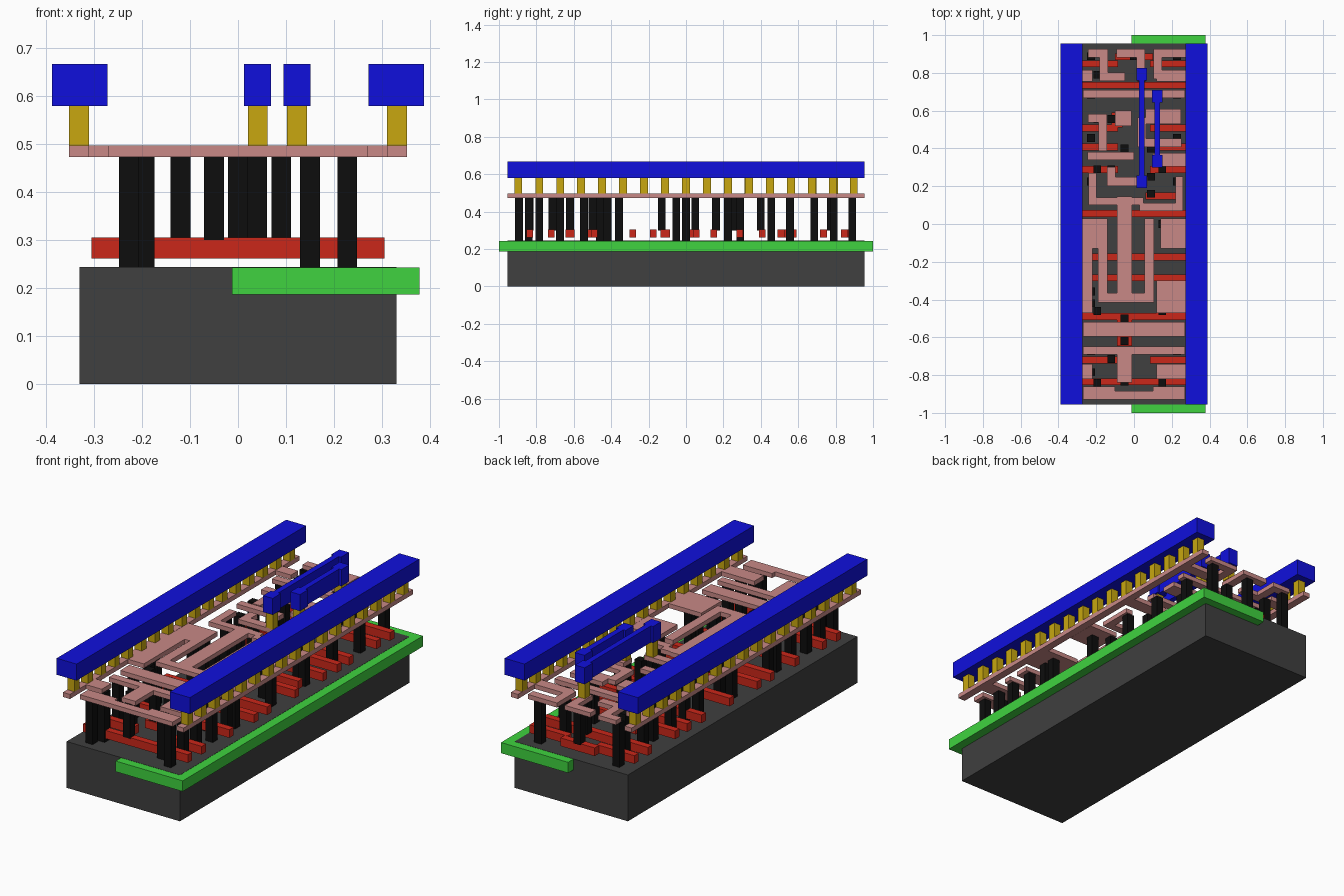
import bpy, bmesh

if "Cube" in bpy.data.objects:
    bpy.data.objects.remove(bpy.data.objects["Cube"])

def material(name, rgb):
    m = bpy.data.materials.new(name)
    m.diffuse_color = (*rgb, 1)
    m.use_nodes = True
    m.node_tree.nodes["Principled BSDF"].inputs["Base Color"].default_value = m.diffuse_color
    return m

def boxes(name, rects, z0, z1, mat):
    """One object made of boxes; each rect is (x0, x1, y0, y1)."""
    bm = bmesh.new()
    for x0, x1, y0, y1 in rects:
        for v in bmesh.ops.create_cube(bm, size=1)['verts']:
            v.co.x = x0 if v.co.x < 0 else x1
            v.co.y = y0 if v.co.y < 0 else y1
            v.co.z = z0 if v.co.z < 0 else z1
    me = bpy.data.meshes.new(name)
    bm.to_mesh(me)
    bm.free()
    me.materials.append(mat)
    bpy.context.collection.objects.link(bpy.data.objects.new(name, me))

def bar(x, y, w, d):
    return (x - w / 2, x + w / 2, y - d / 2, y + d / 2)

def track(w, *pts):
    """Right-angled path of width w through the points."""
    h = w / 2
    return [(min(a[0], b[0]) - h, max(a[0], b[0]) + h,
             min(a[1], b[1]) - h, max(a[1], b[1]) + h) for a, b in zip(pts, pts[1:])]

def pair(x, y, w, d):
    return [bar(s * x, y, w, d) for s in (-1, 1)]

dark = material("dark_grey", (0.05, 0.05, 0.05))
green = material("green", (0.05, 0.65, 0.05))
red = material("red", (0.6, 0.02, 0.01))
black = material("black", (0.004, 0.004, 0.004))
pink = material("pink", (0.58, 0.25, 0.24))
gold = material("gold", (0.58, 0.39, 0.005))
blue = material("blue", (0.005, 0.005, 0.72))
SQ = .041          # side of every post and plug
LEN = 1.91         # length of the base and rails

# Base block and the well set into it
boxes("substrate", [bar(0, 0, .66, LEN)], 0, .244, dark)
boxes("well", [(-.013, .378, -1, 1)], .187, .243, green)

# Gate strips: full-length ones, split ones and centre pads
gates = [bar(0, y, .61, .036) for y in (-.835, -.49, -.285, -.175, .055, .735)]
for y in (-.72, .288, .408, .508, .848):
    gates += pair(.195, y, .22, .036)
gates += [bar(-.05, y, .08, .05) for y in (-.62, -.51, -.11, .04)]
gates += [bar(-.09, .55, .06, .08), bar(.16, .148, .2, .036), bar(0, .885, .2, .036)]
boxes("gate_strips", gates, .262, .305, red)

# Posts to the base along both sides, and posts to the gates in the middle
posts = []
for y in (-.893, -.785, -.674, -.545, -.42, -.358, -.053, .225, .455, .685, .888):
    posts += pair(.228, y, SQ, SQ)
for y in (-.84, -.46, 0, .29, .556, .79):
    posts += [bar(-.195, y, SQ, SQ), bar(.15, y, SQ, SQ)]
boxes("base_posts", posts, .243, .475, black)
gate_posts = [bar(-.05, y, SQ, SQ) for y in (-.835, -.62, -.5, -.13, .05, .40)]
gate_posts += [bar(-.12, y, SQ, SQ) for y in (-.715, .29, .556)]
gate_posts += [bar(.09, y, SQ, SQ) for y in (.16, .25, .40)]
gate_posts += [bar(.04, .775, SQ, SQ), bar(0, .888, SQ, SQ)]
boxes("gate_posts", gate_posts, .30, .475, black)

# Wiring layer: edge strips, full bars, side tabs, then bent tracks
wires = pair(.3315, 0, SQ, LEN)
wires += [bar(0, y, .54, d) for y, d in ((-.907, .045), (-.669, .042), (-.557, .075), (.689, .042))]
for y, d in ((-.78, .08), (-.385, .17), (.785, .06)):
    wires += [bar(-.266, y, .092, d), bar(.216, y, .192, d)]
wires += pair(.225, -.05, .17, .16) + pair(.185, -.885, .17, .05)
wires += [bar(-.266, -.2, .092, .2), bar(.206, .34, .21, .07), bar(-.05, -.11, .08, .51),
          bar(-.05, -.765, .08, .15), bar(-.057, .56, .085, .08), bar(.155, .57, .19, .08)]
wires += track(.05, (-.165, .005), (-.165, -.39), (.08, -.39), (.08, .005))
wires += track(SQ, (-.22, .25), (-.22, .12), (.03, .12))
wires += track(SQ, (.05, .09), (.24, .09), (.24, .23))
wires += track(.045, (-.12, .28), (-.12, .225), (.05, .225))
wires += track(SQ, (-.225, .36), (-.02, .36))
wires += track(.045, (-.22, .56), (-.165, .56), (-.165, .41))
wires += track(.045, (.04, .54), (.04, .43), (.23, .43))
wires += track(.045, (-.22, .905), (-.16, .905), (-.16, .78), (-.07, .78))
wires += track(.045, (-.07, .905), (.035, .905), (.035, .78))
wires += track(.045, (.125, .79), (.125, .905), (.25, .905))
boxes("wiring_layer", wires, .473, .497, pink)

# Gold plugs below the top bars, evenly spaced under the rails
jumpers = (("left", .041, .5075, .635), ("right", .123, .505, .41))
plugs = []
for i in range(-8, 9):
    plugs += pair(.3315, i * .1122, SQ, SQ)
for _, x, y, d in jumpers:
    plugs += [bar(x, y + s * (d / 2 - .033), SQ, SQ) for s in (-1, 1)]
boxes("gold_plugs", plugs, .497, .58, gold)

# Top rails and two short jumpers with wide ends
boxes("top_rails", pair(.33, 0, .116, LEN), .58, .667, blue)
for side, x, y, d in jumpers:
    ends = [bar(x, y + s * (d / 2 - .033), .056, .066) for s in (-1, 1)]
    boxes(side + "_jumper", ends + [bar(x, y, .03, d - .132)], .58, .667, blue)
